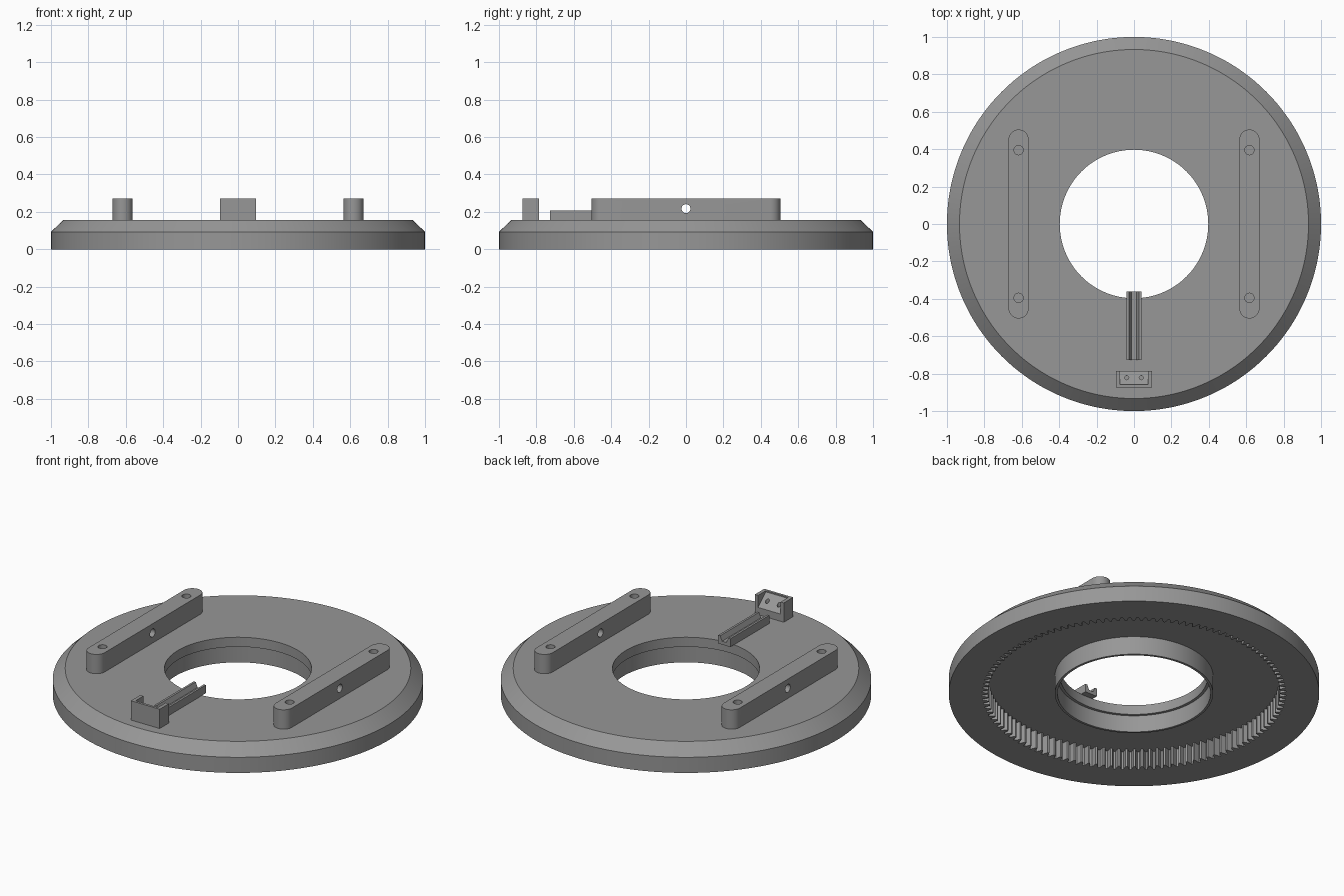
import bpy, bmesh, math
from mathutils import Matrix

if "Cube" in bpy.data.objects:
    bpy.data.objects.remove(bpy.data.objects["Cube"])

grey = bpy.data.materials.new("mid grey")
grey.diffuse_color = (0.31, 0.31, 0.31, 1)
grey.use_nodes = True
grey.node_tree.nodes["Principled BSDF"].inputs["Base Color"].default_value = grey.diffuse_color

TEETH = 120
TOP = 0.157      # upper face of the disc
HIGH = 0.272     # top of bars and bracket


def finish(name, bm, smooth=True):
    bmesh.ops.recalc_face_normals(bm, faces=bm.faces)
    me = bpy.data.meshes.new(name)
    bm.to_mesh(me)
    bm.free()
    me.materials.append(grey)
    ob = bpy.data.objects.new(name, me)
    bpy.context.collection.objects.link(ob)
    if smooth:
        bpy.ops.object.select_all(action='DESELECT')
        ob.select_set(True)
        bpy.context.view_layer.objects.active = ob
        bpy.ops.object.shade_smooth_by_angle(angle=math.radians(30))
    return ob


def prism(name, outline, vec):
    """Extrude a closed 3D outline along vec."""
    bm = bmesh.new()
    a = [bm.verts.new(p) for p in outline]
    b = [bm.verts.new([c + d for c, d in zip(p, vec)]) for p in outline]
    bm.faces.new(a)
    bm.faces.new(b[::-1])
    for i in range(len(a)):
        j = (i + 1) % len(a)
        bm.faces.new((a[i], a[j], b[j], b[i]))
    return finish(name, bm)


def drill(ob, holes):
    """Cut holes given as (location, bottom radius, top radius, length, axis)."""
    bm = bmesh.new()
    for loc, r1, r2, length, axis in holes:
        rot = Matrix.Rotation(math.pi / 2, 4, 'Y') if axis == 'X' else Matrix()
        bmesh.ops.create_cone(bm, cap_ends=True, segments=24, radius1=r1, radius2=r2,
                              depth=length, matrix=Matrix.Translation(loc) @ rot)
    cutter = finish(ob.name + "_cutter", bm, False)
    cutter.hide_render = True
    cutter.hide_viewport = True
    mod = ob.modifiers.new("holes", 'BOOLEAN')
    mod.object = cutter
    mod.operation = 'DIFFERENCE'
    mod.solver = 'EXACT'


# Disc: turned profile, with the recess wall notched into inward gear teeth
GEAR = None
profile = [(0.397, TOP), (0.933, TOP), (1, 0.093), (1, 0), (GEAR, 0), (GEAR, 0.109),
           (0.427, 0.109), (0.427, 0), (0.413, 0), (0.413, 0.10), (0.397, 0.10)]
bm = bmesh.new()
n = TEETH * 4
rings = []
for i in range(n):
    a = 2 * math.pi * i / n
    gear_r = 0.82 if i % 4 < 2 else 0.788
    rings.append([bm.verts.new(((r or gear_r) * math.cos(a), (r or gear_r) * math.sin(a), z))
                  for r, z in profile])
for i in range(n):
    p, q = rings[i], rings[(i + 1) % n]
    for k in range(len(profile)):
        m = (k + 1) % len(profile)
        bm.faces.new((p[k], q[k], q[m], p[m]))
finish("geared_disc", bm)

# Two round-ended bars with blind screw holes and a cross hole
BX, HW, HALF = 0.617, 0.054, 0.505
for side, label in ((-1, "left"), (1, "right")):
    outline = []
    for end in (1, -1):
        for s in range(17):
            a = math.pi * s / 16 + (0 if end > 0 else math.pi)
            outline.append((side * BX + HW * math.cos(a),
                            end * (HALF - HW) + HW * math.sin(a), TOP))
    bar = prism(label + "_bar", outline, (0, 0, HIGH - TOP))
    holes = [((side * BX, 0, 0.217), 0.024, 0.024, 0.3, 'X')]
    for y in (-0.395, 0.395):
        holes.append(((side * BX, y, 0.242), 0.025, 0.025, 0.07, 'Z'))
        holes.append(((side * BX, y, 0.2), 0.004, 0.0249, 0.016, 'Z'))
    drill(bar, holes)

# Grooved rail reaching over the bore
section = [(-0.04, TOP), (0.04, TOP), (0.04, 0.206), (0.027, 0.206),
           (0.014, 0.177), (-0.014, 0.177), (-0.027, 0.206), (-0.04, 0.206)]
prism("grooved_rail", [(x, -0.727, z) for x, z in section], (0, 0.367, 0))

# Sensor bracket: front plate with two side arms
Y0, Y1, W = -0.873, -0.785, 0.095
plan = [(-W, Y0), (W, Y0), (W, Y1), (W - 0.021, Y1), (W - 0.021, Y0 + 0.015),
        (0.021 - W, Y0 + 0.015), (0.021 - W, Y1), (-W, Y1)]
prism("bracket_frame", [(x, y, TOP) for x, y in plan], (0, 0, HIGH - TOP))

# Sloping seat between the arms with two small holes
wedge = [(Y0 + 0.015, TOP), (Y1, TOP), (Y1, 0.20), (Y0 + 0.015, 0.265)]
seat = prism("bracket_seat", [(0.021 - W, y, z) for y, z in wedge], (2 * W - 0.042, 0, 0))
drill(seat, [((x, -0.822, 0.25), 0.011, 0.011, 0.12, 'Z') for x in (-0.039, 0.039)])
